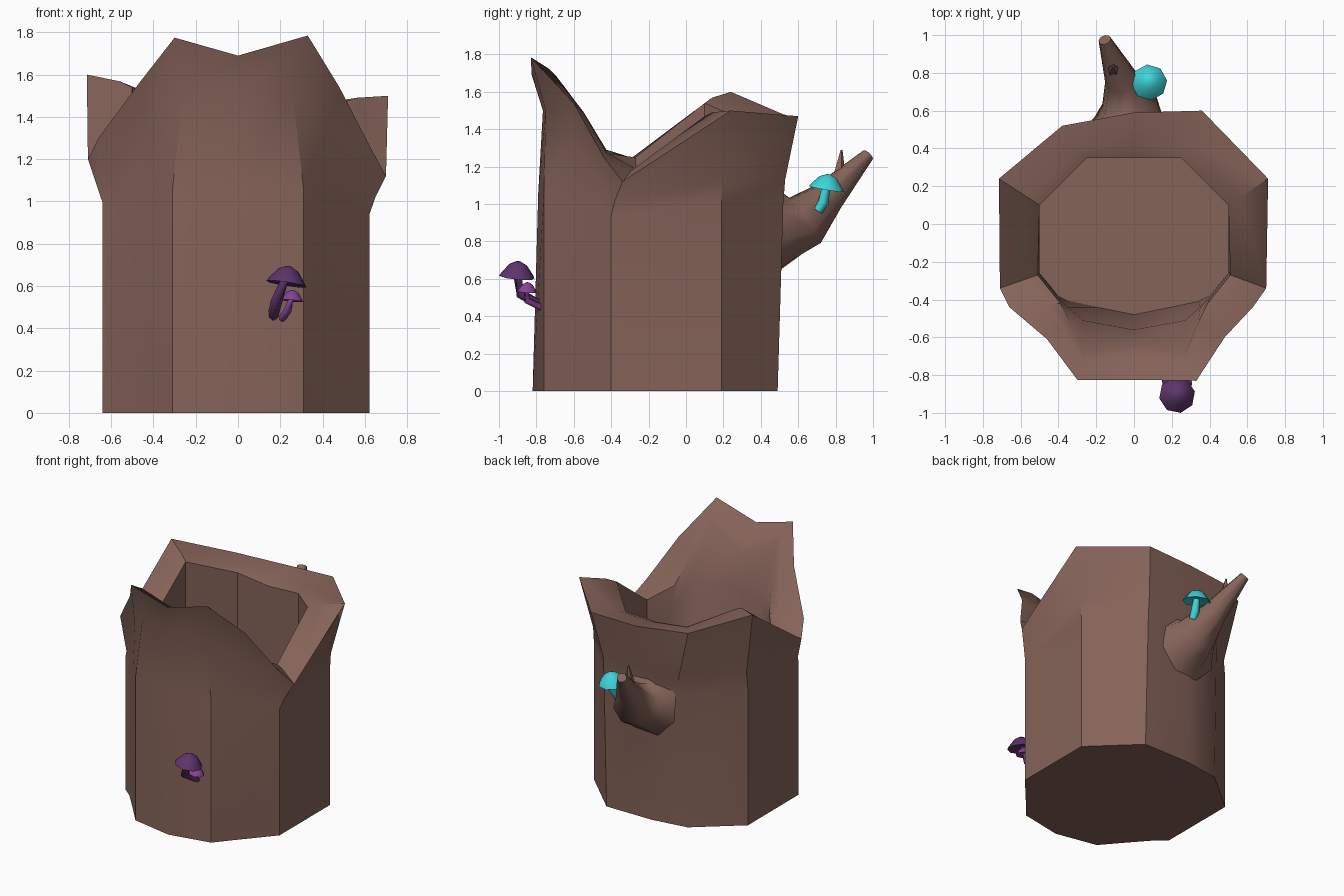
import bpy, bmesh, math
from mathutils import Vector

if "Cube" in bpy.data.objects:
    bpy.data.objects.remove(bpy.data.objects["Cube"])


def material(name, rgb):
    m = bpy.data.materials.new(name)
    m.diffuse_color = (*rgb, 1)
    m.use_nodes = True
    m.node_tree.nodes["Principled BSDF"].inputs["Base Color"].default_value = m.diffuse_color
    return m


bark = material("bark", (0.235, 0.125, 0.1))
cyan = material("cyan", (0.05, 0.66, 0.70))
plum = material("plum", (0.11, 0.035, 0.15))
violet = material("violet", (0.24, 0.06, 0.30))


def loft(name, rings, mat, angle=30):
    """Skin a stack of equal-length rings and cap both ends."""
    bm = bmesh.new()
    vs = [[bm.verts.new(p) for p in r] for r in rings]
    n = len(vs[0])
    for a, b in zip(vs, vs[1:]):
        for i in range(n):
            k = (i + 1) % n
            bm.faces.new((a[i], a[k], b[k], b[i]))
    bm.faces.new(vs[0][::-1])
    bm.faces.new(vs[-1])
    bmesh.ops.recalc_face_normals(bm, faces=bm.faces)
    me = bpy.data.meshes.new(name)
    bm.to_mesh(me)
    bm.free()
    ob = bpy.data.objects.new(name, me)
    bpy.context.collection.objects.link(ob)
    me.materials.append(mat)
    bpy.ops.object.select_all(action='DESELECT')
    ob.select_set(True)
    bpy.context.view_layer.objects.active = ob
    bpy.ops.object.shade_smooth_by_angle(angle=math.radians(angle))
    return ob


def circle(c, axis, r, n):
    q = Vector(axis).normalized().to_track_quat('Z', 'Y')
    return [Vector(c) + q @ Vector((r * math.cos(2 * math.pi * (i + .5) / n),
                                    r * math.sin(2 * math.pi * (i + .5) / n), 0))
            for i in range(n)]


def tube(name, path, radii, n, mat):
    p = [Vector(v) for v in path]
    rings = []
    for i, c in enumerate(p):
        axis = p[min(i + 1, len(p) - 1)] - p[max(i - 1, 0)]
        rings.append(circle(c, axis, radii[i], n))
    return loft(name, rings, mat, 65)


def whole(half, left=()):
    """Half ring (front centre -> right -> back centre) to a full ring; left overrides the mirror."""
    left = dict(left)
    out = [Vector(v) for v in half]
    for i in range(len(half) - 2, 0, -1):
        x, y, z = half[i]
        out.append(Vector(left.get(i, (-x, y, z))))
    return out


# Hollow stump: outer wall, flared torn rim with a soft shoulder, inner wall, floor
base = [(0, -.82), (.31, -.76), (.43, -.62), (.57, -.46), (.622, -.40), (.622, .19), (.31, .49), (-.06, .49)]
mid_z = [1.06, 1.06, 1.03, 1.0, .94, 1.0, 1.0, 1.0]
mid = [(x, y + (.03 if i in (0, 6, 7) else 0), z) for i, ((x, y), z) in enumerate(zip(base, mid_z))]
lip = [(0, -.765, 1.5), (.26, -.75, 1.5), (.42, -.61, 1.35), (.59, -.43, 1.10),
       (.65, -.38, 1.02), (.63, .19, 1.13), (.31, .53, 1.13), (-.03, .53, 1.13)]
rim = [(0, -.825, 1.69), (.33, -.83, 1.785), (.48, -.60, 1.54), (.63, -.44, 1.25),
       (.70, -.34, 1.12), (.71, .24, 1.50), (.36, .60, 1.47), (0, .59, 1.46)]
inner = [(0, -.64, 1.55), (.27, -.69, 1.68), (.34, -.52, 1.44), (.39, -.42, 1.27),
         (.51, -.27, 1.19), (.50, .10, 1.47), (.25, .35, 1.41), (0, .35, 1.40)]
throat = [(0, -.56, 1.32), (.27, -.51, 1.3), (.35, -.44, 1.2), (.40, -.39, 1.1),
          (.50, -.26, 1.0), (.50, .10, 1.0), (.25, .35, 1.0), (0, .35, 1.0)]
floor_xy = [(0, -.48), (.2, -.44), (.34, -.41), (.40, -.38), (.50, -.26), (.50, .10), (.25, .35), (0, .35)]

base_left = {4: (-.642, -.40, 0), 5: (-.642, .19, 0), 6: (-.33, .45, 0)}
mid_left = {4: (-.642, -.40, 1.0), 5: (-.642, .19, 1.0), 6: (-.33, .47, 1.0)}
rim_left = {1: (-.30, -.825, 1.775), 2: (-.46, -.61, 1.57), 3: (-.66, -.44, 1.30),
            4: (-.71, -.34, 1.20), 5: (-.715, .24, 1.60), 6: (-.38, .52, 1.48)}
inner_left = {4: (-.51, -.27, 1.25), 5: (-.50, .10, 1.54), 6: (-.25, .35, 1.43)}
rim_ring, inner_ring = whole(rim, rim_left), whole(inner, inner_left)
shoulder = [a.lerp(b, .72) + Vector((0, 0, .012)) for a, b in zip(rim_ring, inner_ring)]
loft("stump", [
    whole([(x, y, 0) for x, y in base], base_left), whole(mid, mid_left), whole(lip),
    rim_ring, shoulder, inner_ring, whole(throat),
    whole([(x, y, .15) for x, y in floor_xy])], bark, 36)

# Broken branch with flared collar, and a twig on top
tube("branch", [(-.03, .48, .88), (-.025, .54, .885), (-.02, .63, .91), (-.065, .76, 1.04), (-.155, .975, 1.265)],
     [.25, .20, .155, .092, .034], 8, bark)
tube("twig", [(-.10, .80, 1.07), (-.11, .82, 1.17), (-.11, .832, 1.29)], [.045, .032, .005], 5, bark)


# Mushrooms: bent stem and faceted, tilted cap
def mushroom(name, path, stem_r, cap_c, tilt, r, h, cap_mat, stem_mat):
    tube(name + "_stem", path, [stem_r, stem_r * 1.1, stem_r * .85], 6, stem_mat)
    a = Vector(tilt).normalized()
    c = Vector(cap_c)
    profile = [(.25, .18), (1, 0), (.9, .2), (.5, .78), (.12, 1)]
    loft(name + "_cap", [circle(c + a * h * z, a, r * k, 8) for k, z in profile], cap_mat, 50)


mushroom("branch_mushroom", [(.075, .705, .965), (.08, .735, 1.01), (.08, .75, 1.10)], .026,
         (.08, .75, 1.08), (.05, .17, 1), .096, .08, cyan, cyan)
mushroom("large_mushroom", [(.165, -.77, .455), (.18, -.885, .52), (.225, -.905, .64)], .025,
         (.228, -.905, .61), (.15, .1, 1), .097, .085, plum, plum)
mushroom("small_mushroom", [(.205, -.76, .44), (.235, -.85, .485), (.255, -.853, .55)], .017,
         (.255, -.85, .53), (.1, .08, 1), .055, .052, violet, violet)
